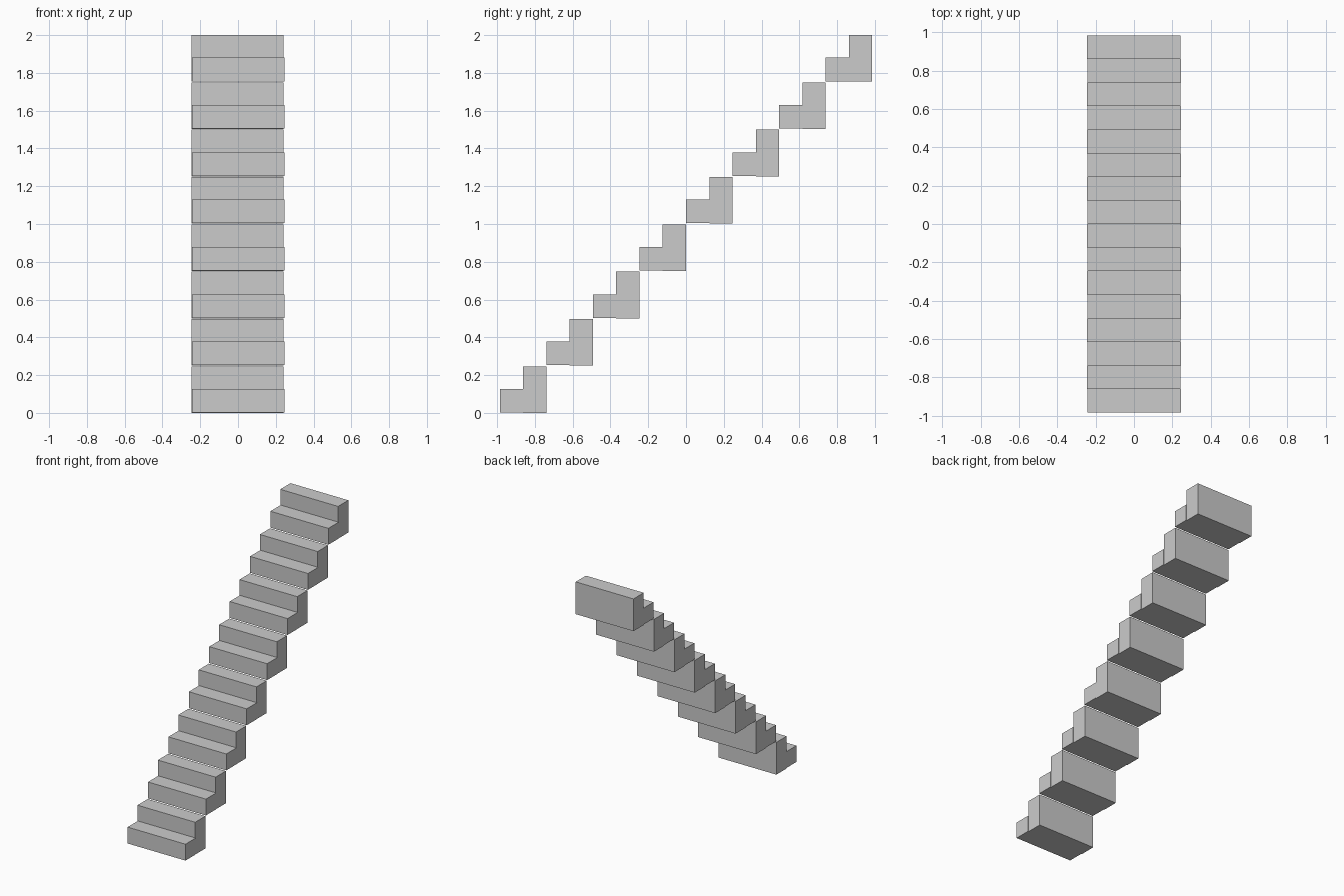
import bpy

if "Cube" in bpy.data.objects:
    bpy.data.objects.remove(bpy.data.objects["Cube"])

STEPS = 8
RUN, RISE = 0.2462, 0.2505   # spacing of the blocks
HEIGHT = 2.0 - (STEPS - 1) * RISE
Y0 = -RUN * STEPS / 2
HALF = RUN / 2


def box(name, x0, x1, y0, y1, z0, z1):
    bpy.ops.mesh.primitive_cube_add(
        size=1, location=((x0 + x1) / 2, (y0 + y1) / 2, (z0 + z1) / 2))
    ob = bpy.context.object
    ob.name = name
    ob.scale = (x1 - x0, y1 - y0, z1 - z0)
    bpy.ops.object.transform_apply(location=False, rotation=False, scale=True)
    return ob


# Each block is a low front tread with a tall riser behind it
for i in range(STEPS):
    y, z = Y0 + i * RUN, i * RISE
    box(f"lower_step_{i + 1}", -0.243, 0.246, y, y + HALF, z + 0.002, z + 0.127)
    box(f"upper_step_{i + 1}", -0.246, 0.242, y + HALF, y + RUN, z, z + HEIGHT)
